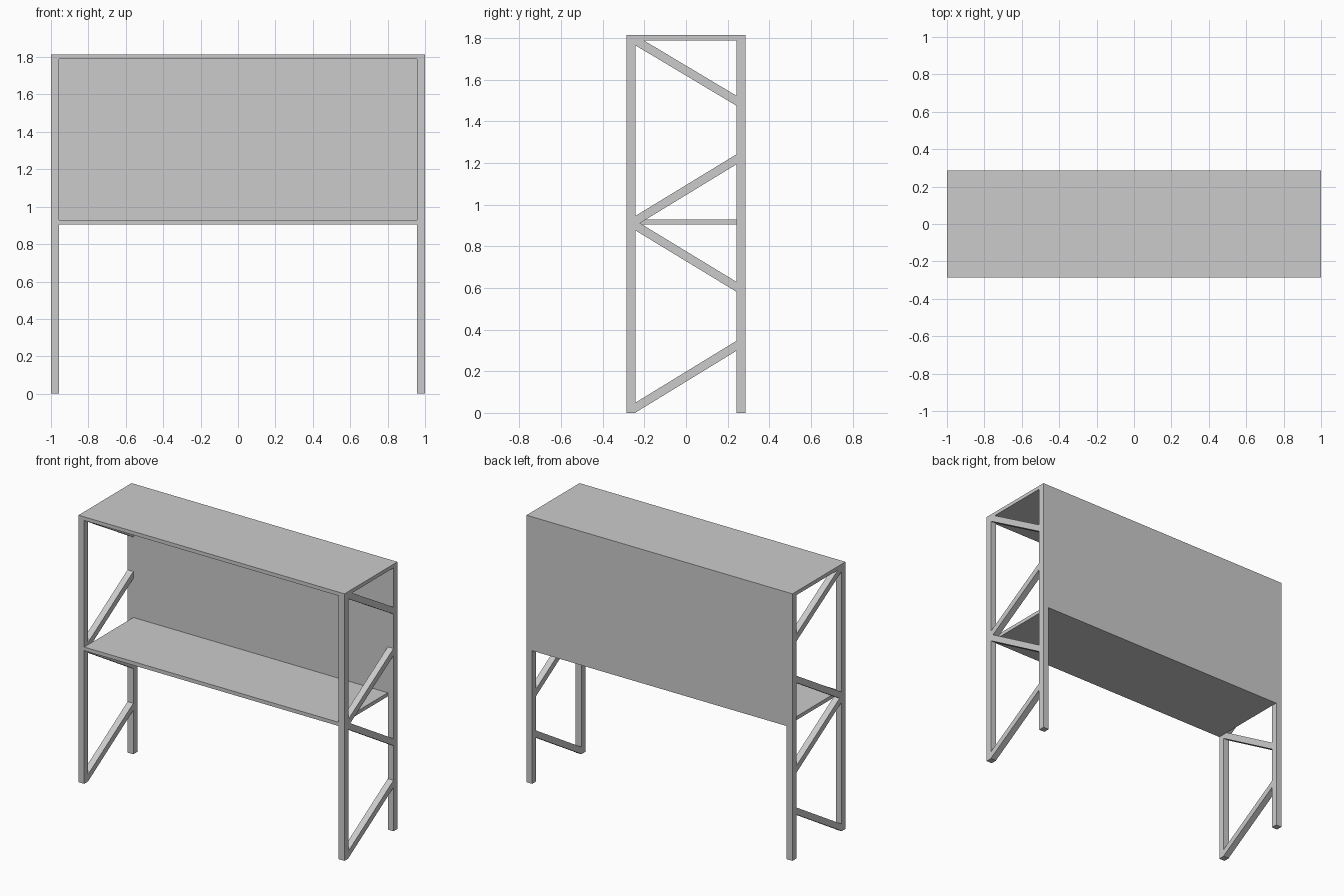
import bpy, bmesh

if "Cube" in bpy.data.objects:
    bpy.data.objects.remove(bpy.data.objects["Cube"])

W, D, T = 1.0, 0.285, 0.043        # half width, half depth, post thickness
TOP, BOARD = 1.815, 0.025          # overall height, board thickness
XI, YI = W - T, D - T              # inner faces of the posts


def prism(name, profile, x0, x1):
    """Extrude a closed (y, z) profile from x0 to x1."""
    bm = bmesh.new()
    face = bm.faces.new([bm.verts.new((x0, y, z)) for y, z in profile])
    ext = bmesh.ops.extrude_face_region(bm, geom=[face])
    verts = [g for g in ext["geom"] if isinstance(g, bmesh.types.BMVert)]
    bmesh.ops.translate(bm, verts=verts, vec=(x1 - x0, 0, 0))
    bmesh.ops.recalc_face_normals(bm, faces=bm.faces)
    mesh = bpy.data.meshes.new(name)
    bm.to_mesh(mesh)
    bm.free()
    obj = bpy.data.objects.new(name, mesh)
    bpy.context.collection.objects.link(obj)
    return obj


def box(name, x0, x1, y0, y1, z0, z1):
    return prism(name, [(y0, z0), (y1, z0), (y1, z1), (y0, z1)], x0, x1)


# Boards: full top, back panel between the rear posts, shelf between the sides
box("top_board", -W, W, -D, D, TOP - BOARD, TOP)
box("back_panel", -XI, XI, YI, D, 0.905, TOP - BOARD)
box("shelf", -XI, XI, -D, YI, 0.905, 0.93)

# Diagonal braces: centre height at the front post and at the rear post
BRACES = [(0.026, 0.322), (0.900, 0.606), (0.923, 1.218), (1.789, 1.500)]
H = 0.024

# Side frames: posts and braces, mirrored left and right
for side, x0, x1 in (("left", -W, -XI), ("right", XI, W)):
    box(f"{side}_front_leg", x0, x1, -D, -YI, 0, TOP - BOARD)
    box(f"{side}_back_leg", x0, x1, YI, D, 0, TOP - BOARD)
    for i, (zf, zb) in enumerate(BRACES, 1):
        prism(f"{side}_brace_{i}",
              [(-YI, zf - H), (YI, zb - H), (YI, zb + H), (-YI, zf + H)], x0, x1)
